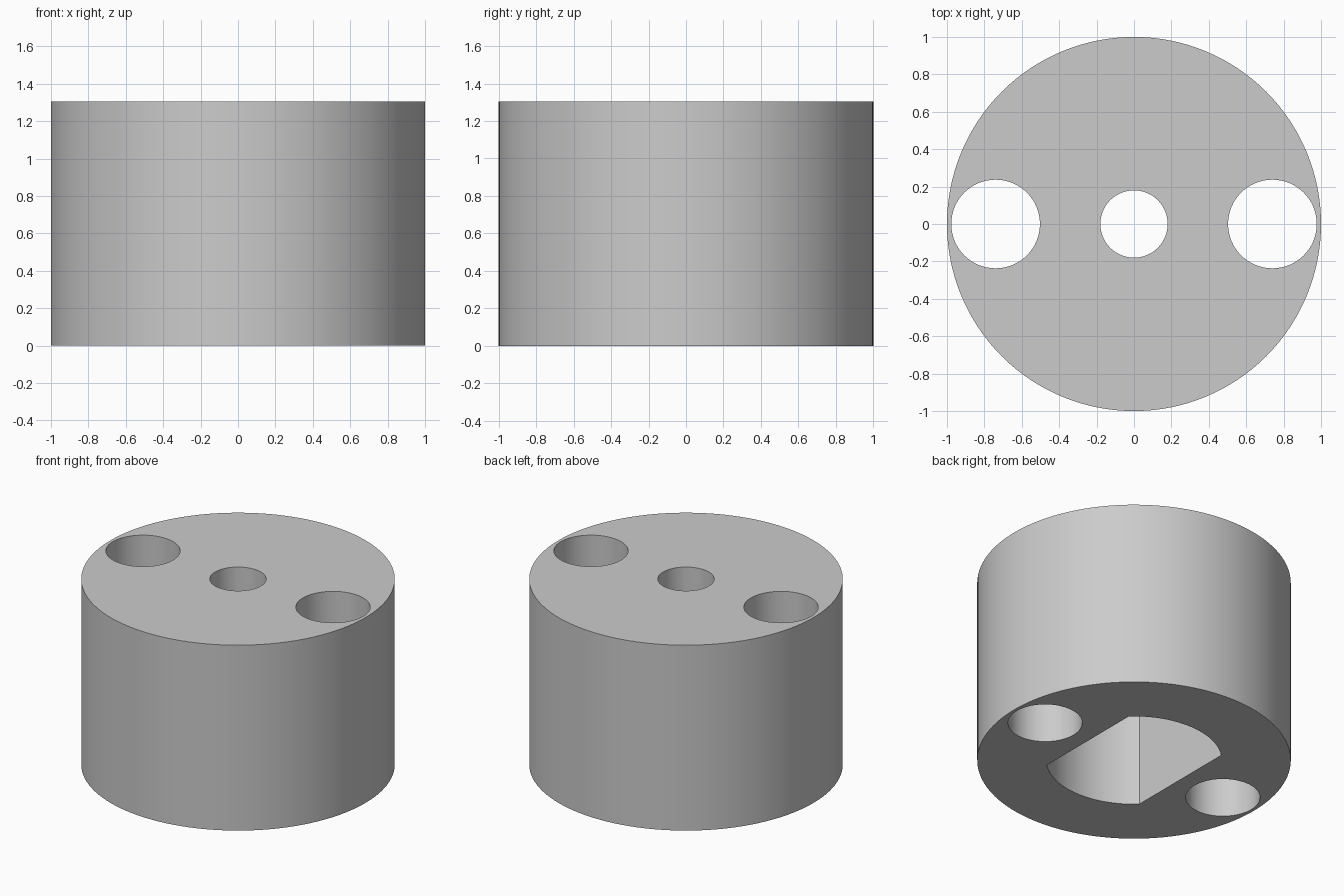
import bpy
import bmesh
import math

HEIGHT = 1.305
POCKET_DEPTH = 0.87

cube = bpy.data.objects.get("Cube")
if cube:
    bpy.data.objects.remove(cube, do_unlink=True)

grey = bpy.data.materials.new("light_grey")
grey.use_nodes = True
grey.diffuse_color = (0.6, 0.6, 0.6, 1)
grey.node_tree.nodes["Principled BSDF"].inputs["Base Color"].default_value = (0.6, 0.6, 0.6, 1)


def arc(radius, start, end, steps):
    """Points along an arc, angles in radians."""
    angles = [start + (end - start) * i / steps for i in range(steps + 1)]
    return [(radius * math.cos(a), radius * math.sin(a)) for a in angles]


def circle(radius, steps, x=0):
    return [(px + x, py) for px, py in arc(radius, 0, math.tau, steps)[:-1]]


def prism(name, profile, bottom, top):
    """Extrude a closed flat profile from bottom to top."""
    bm = bmesh.new()
    face = bm.faces.new([bm.verts.new((x, y, bottom)) for x, y in profile])
    grown = bmesh.ops.extrude_face_region(bm, geom=[face])["geom"]
    verts = [v for v in grown if isinstance(v, bmesh.types.BMVert)]
    bmesh.ops.translate(bm, verts=verts, vec=(0, 0, top - bottom))
    bmesh.ops.recalc_face_normals(bm, faces=bm.faces)
    mesh = bpy.data.meshes.new(name)
    bm.to_mesh(mesh)
    bm.free()
    mesh.materials.append(grey)
    obj = bpy.data.objects.new(name, mesh)
    bpy.context.collection.objects.link(obj)
    return obj


# Solid round body
body = prism("round_body", circle(1, 128), 0, HEIGHT)

# Centre bore and the two side holes run right through
cutters = [prism("centre_bore_cutter", circle(0.18, 64), -0.1, HEIGHT + 0.1)]
for side, x in (("left", 0.74), ("right", -0.74)):
    cutters.append(prism(side + "_hole_cutter", circle(0.237, 64, x), -0.1, HEIGHT + 0.1))

# Underside pocket: a circle with two flat sides
corner = math.acos(0.385 / 0.56)
pocket = arc(0.56, corner, math.pi - corner, 32)
pocket += [(-x, -y) for x, y in pocket]
cutters.append(prism("pocket_cutter", pocket, -0.1, POCKET_DEPTH))

# Cut each opening
bpy.ops.object.select_all(action="DESELECT")
bpy.context.view_layer.objects.active = body
body.select_set(True)
for cutter in cutters:
    cutter.hide_render = True
    cut = body.modifiers.new(cutter.name, "BOOLEAN")
    cut.operation = "DIFFERENCE"
    cut.solver = "EXACT"
    cut.object = cutter
    bpy.ops.object.modifier_apply(modifier=cut.name)
    bpy.data.objects.remove(cutter, do_unlink=True)

bpy.ops.object.shade_smooth_by_angle(angle=math.radians(30))
